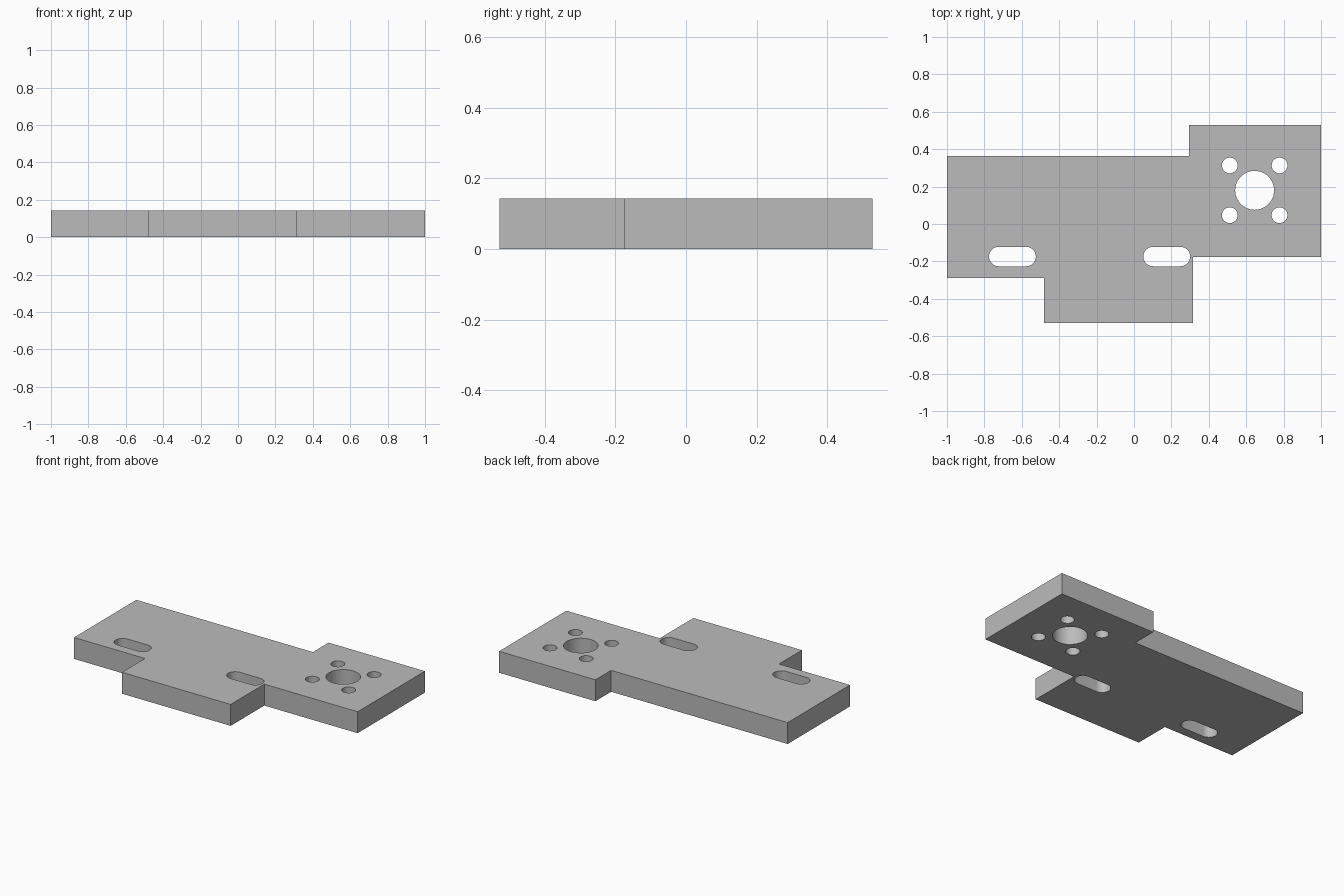
import bpy
import bmesh
from math import cos, sin, pi

cube = bpy.data.objects.get("Cube")
if cube:
    bpy.data.objects.remove(cube, do_unlink=True)

THICK = 0.142

grey = bpy.data.materials.new("plain grey")
grey.use_nodes = True
colour = (0.5, 0.5, 0.5, 1)
grey.diffuse_color = colour
grey.node_tree.nodes["Principled BSDF"].inputs["Base Color"].default_value = colour


def prisms(name, outlines, z0, z1):
    """Extrude closed outlines from z0 to z1 into one object."""
    bm = bmesh.new()
    for outline in outlines:
        face = bm.faces.new([bm.verts.new((x, y, z0)) for x, y in outline])
        ext = bmesh.ops.extrude_face_region(bm, geom=[face])
        top = [v for v in ext["geom"] if isinstance(v, bmesh.types.BMVert)]
        bmesh.ops.translate(bm, verts=top, vec=(0, 0, z1 - z0))
    bmesh.ops.recalc_face_normals(bm, faces=bm.faces)
    mesh = bpy.data.meshes.new(name)
    bm.to_mesh(mesh)
    bm.free()
    mesh.materials.append(grey)
    obj = bpy.data.objects.new(name, mesh)
    bpy.context.collection.objects.link(obj)
    return obj


def slot(x, y, r, half=0.0, n=24):
    """Rounded slot outline; a circle when half is zero."""
    pts = []
    for side, start in ((1, -pi / 2), (-1, pi / 2)):
        for i in range(n + 1 if half else n):
            a = start + pi * i / n
            pts.append((x + side * half + r * cos(a), y + r * sin(a)))
    return pts


# Stepped plate
plate = prisms("mounting_plate", [[
    (-1, -0.288), (-0.48, -0.288), (-0.48, -0.528), (0.316, -0.528),
    (0.316, -0.176), (1, -0.176), (1, 0.528), (0.294, 0.528),
    (0.294, 0.364), (-1, 0.364)]], 0, THICK)

# Centre bore, four bolt holes around it, two adjustment slots
bore_x, bore_y = 0.645, 0.18
holes = [slot(bore_x, bore_y, 0.104)]
holes += [slot(bore_x + sx * 0.133, bore_y + sy * 0.133, 0.042)
          for sx in (-1, 1) for sy in (-1, 1)]
holes += [slot(x, -0.174, 0.052, 0.073) for x in (-0.65, 0.175)]
cutter = prisms("hole_cutter", holes, -0.1, THICK + 0.1)
cutter.hide_render = True

# Cut the holes and keep their walls smooth
cut = plate.modifiers.new("holes", 'BOOLEAN')
cut.operation = 'DIFFERENCE'
cut.solver = 'EXACT'
cut.object = cutter
bpy.ops.object.select_all(action='DESELECT')
plate.select_set(True)
bpy.context.view_layer.objects.active = plate
bpy.ops.object.modifier_apply(modifier=cut.name)
bpy.data.objects.remove(cutter, do_unlink=True)
bpy.ops.object.shade_smooth_by_angle()
